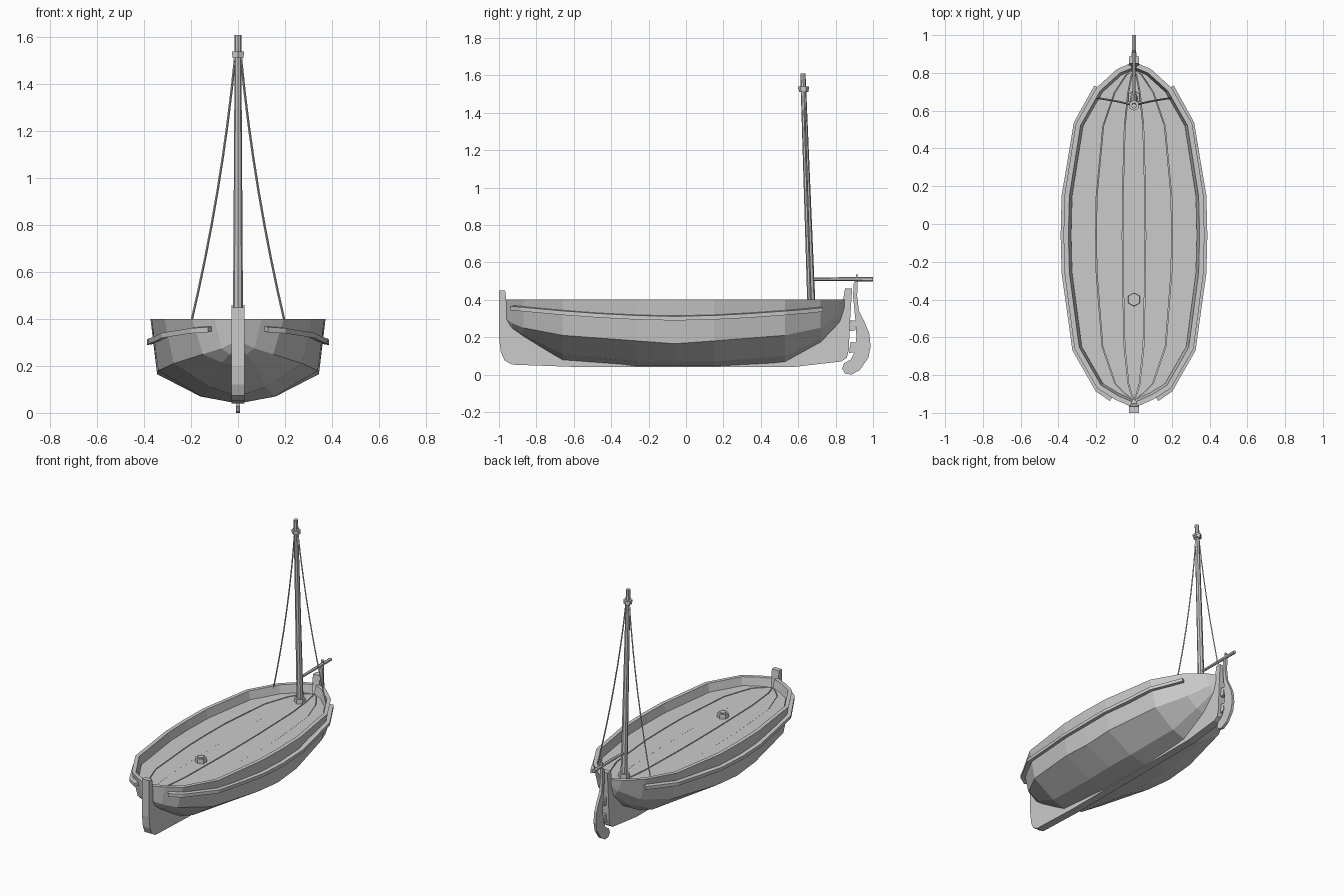
import bpy, bmesh
from mathutils import Vector

if "Cube" in bpy.data.objects:
    bpy.data.objects.remove(bpy.data.objects["Cube"])

# hull stations: y, sheer x, chine x, chine z, bilge x, bilge z, keel z
ST = [(-.965, .02, .02, .30, .01, .29, .28),
      (-.93, .10, .07, .275, .035, .25, .245),
      (-.87, .195, .15, .25, .07, .215, .20),
      (-.66, .315, .275, .21, .12, .11, .07),
      (-.26, .368, .34, .18, .155, .07, .04),
      (-.06, .373, .345, .165, .16, .07, .04),
      (.15, .368, .34, .18, .155, .07, .04),
      (.53, .308, .265, .21, .12, .10, .06),
      (.72, .20, .16, .25, .08, .19, .165),
      (.82, .09, .06, .32, .03, .28, .27),
      (.85, .02, .02, .36, .01, .34, .33)]
TOP, DECK = .4, .345


def finish(name, bm, mirror=False):
    bmesh.ops.recalc_face_normals(bm, faces=bm.faces[:])
    me = bpy.data.meshes.new(name)
    bm.to_mesh(me)
    bm.free()
    ob = bpy.data.objects.new(name, me)
    bpy.context.collection.objects.link(ob)
    if mirror:
        m = ob.modifiers.new("Mirror", 'MIRROR')
        m.use_axis[0] = True
    return ob


def loft(name, rings, closed=True, mirror=False):
    bm = bmesh.new()
    vs = [[bm.verts.new(p) for p in r] for r in rings]
    n = len(rings[0])
    for a, b in zip(vs, vs[1:]):
        for i in range(n if closed else n - 1):
            j = (i + 1) % n
            bm.faces.new((a[i], a[j], b[j], b[i]))
    if closed:
        bm.faces.new(vs[0])
        bm.faces.new(vs[-1])
    return finish(name, bm, mirror)


def plate(name, pts, w):
    # side profile (y, z) extruded across x
    return loft(name, [[(x, y, z) for y, z in pts] for x in (-w, w)])


def rod(name, p, q, r1, r2, sides):
    p, q = Vector(p), Vector(q)
    bm = bmesh.new()
    bmesh.ops.create_cone(bm, cap_ends=True, segments=sides, radius1=r1, radius2=r2, depth=(q - p).length)
    ob = finish(name, bm)
    ob.location = (p + q) / 2
    ob.rotation_euler = (q - p).to_track_quat('Z', 'Y').to_euler()
    return ob


def side(y):
    # interpolated sheer x, chine x, chine z at y
    for a, b in zip(ST, ST[1:]):
        if y <= b[0]:
            t = (y - a[0]) / (b[0] - a[0])
            return [a[k] + (b[k] - a[k]) * t for k in (1, 2, 3)]


def normals(path):
    out = []
    for i in range(len(path)):
        a, b = path[max(i - 1, 0)], path[min(i + 1, len(path) - 1)]
        out.append(Vector((b[1] - a[1], a[0] - b[0])).normalized())
    return out


# hull shell with bulwark, one half mirrored
sheer = [(s[1], s[0]) for s in ST]
nrm = normals(sheer)


def inset(i, d):
    return max(sheer[i][0] - nrm[i].x * d, 0), sheer[i][1] - nrm[i].y * d


rings = []
for i, s in enumerate(ST):
    y = s[0]
    rings.append([(*inset(i, .042), DECK - .02), (*inset(i, .026), TOP), (s[1], y, TOP),
                  (s[2], y, s[3]), (s[4], y, s[5]), (0, y, s[6])])
loft("hull", rings, closed=False, mirror=True)

# deck planks tapering to both ends
edges = [-1, -.6, -.18, .18, .6, 1]
for k, (a, b) in enumerate(zip(edges, edges[1:])):
    rings = []
    for i in range(len(ST)):
        x, y = inset(i, .038)
        x = max(x, .004)
        g = .002 if x > .05 else 0
        zt = DECK - (.003 if k % 2 else 0)
        x0, x1 = a * x + g, b * x - g
        rings.append([(x0, y, zt - .015), (x1, y, zt - .015), (x1, y, zt), (x0, y, zt)])
    loft(f"deck_plank_{k + 1}", rings)

# rubbing strake along each side
ys = [-.915, -.87, -.66, -.46, -.26, -.06, .15, .34, .53, .63, .72]
path, zs = [], []
for y in ys:
    tx, cx, cz = side(y)
    z = .303 + .052 * (abs(y + .06) / .83) ** 1.7
    path.append((cx + (tx - cx) * (z - cz) / (TOP - cz), y))
    zs.append(z)
rings = []
for (x, y), n, z in zip(path, normals(path), zs):
    o, i = (x + n.x * .027, y + n.y * .027), (x - n.x * .01, y - n.y * .01)
    rings.append([(*i, z - .008), (*o, z - .014), (*o, z + .008), (*i, z + .013)])
loft("rubbing_strake", rings, mirror=True)

# stem, keel and sternpost in one profile
plate("keel", [(-1, .45), (-1, .2), (-.99, .12), (-.97, .075), (-.93, .053), (-.57, .04), (.57, .04),
               (.83, .07), (.86, .09), (.87, .13), (.878, .3), (.888, .46), (.85, .46), (.84, .4),
               (.82, .33), (.5, .12), (-.6, .12), (-.95, .3), (-.967, .45)], .027)

# rudder, hinges and tiller
plate("rudder", [(.918, .54), (.909, .535), (.912, .50), (.897, .49), (.893, .42), (.905, .3), (.911, .2),
                 (.90, .12), (.88, .08), (.845, .06), (.835, .03), (.85, .005), (.885, 0), (.93, .025),
                 (.975, .09), (.987, .15), (.98, .22), (.955, .28), (.925, .34), (.915, .42), (.918, .5)], .009)
for k, z in enumerate((.262, .145)):
    plate(f"rudder_hinge_{k + 1}", [(.872, z - .03), (.905, z - .025), (.907, z + .025), (.88, z + .03)], .012)
rod("tiller", (0, .675, .51), (0, 1, .51), .009, .012, 6)

# mast with head collars
rod("mast", (0, .672, DECK - .02), (0, .625, 1.61), .022, .014, 8)
rod("mast_collar_lower", (0, .629, 1.512), (0, .629, 1.525), .026, .026, 6)
rod("mast_collar_upper", (0, .628, 1.525), (0, .628, 1.54), .029, .029, 6)

# hexagonal deck fittings
for name, y in (("mast_step", .67), ("deck_fitting", -.4)):
    rod(name, (0, y, DECK - .01), (0, y, DECK + .03), .037, .035, 6)
rod("deck_fitting_cap", (0, -.4, DECK + .02), (0, -.4, DECK + .036), .022, .022, 6)

# sagging shrouds
rings = []
for i in range(9):
    t = i / 8
    x = .203 * (1 - t) + .012 * t - .08 * t * (1 - t)
    c = Vector((x, .668 - .038 * t, .37 + 1.15 * t))
    rings.append([c + Vector(d) * .005 for d in ((1, 0, 0), (0, 1, 0), (-1, 0, 0), (0, -1, 0))])
loft("shroud", rings, mirror=True)
